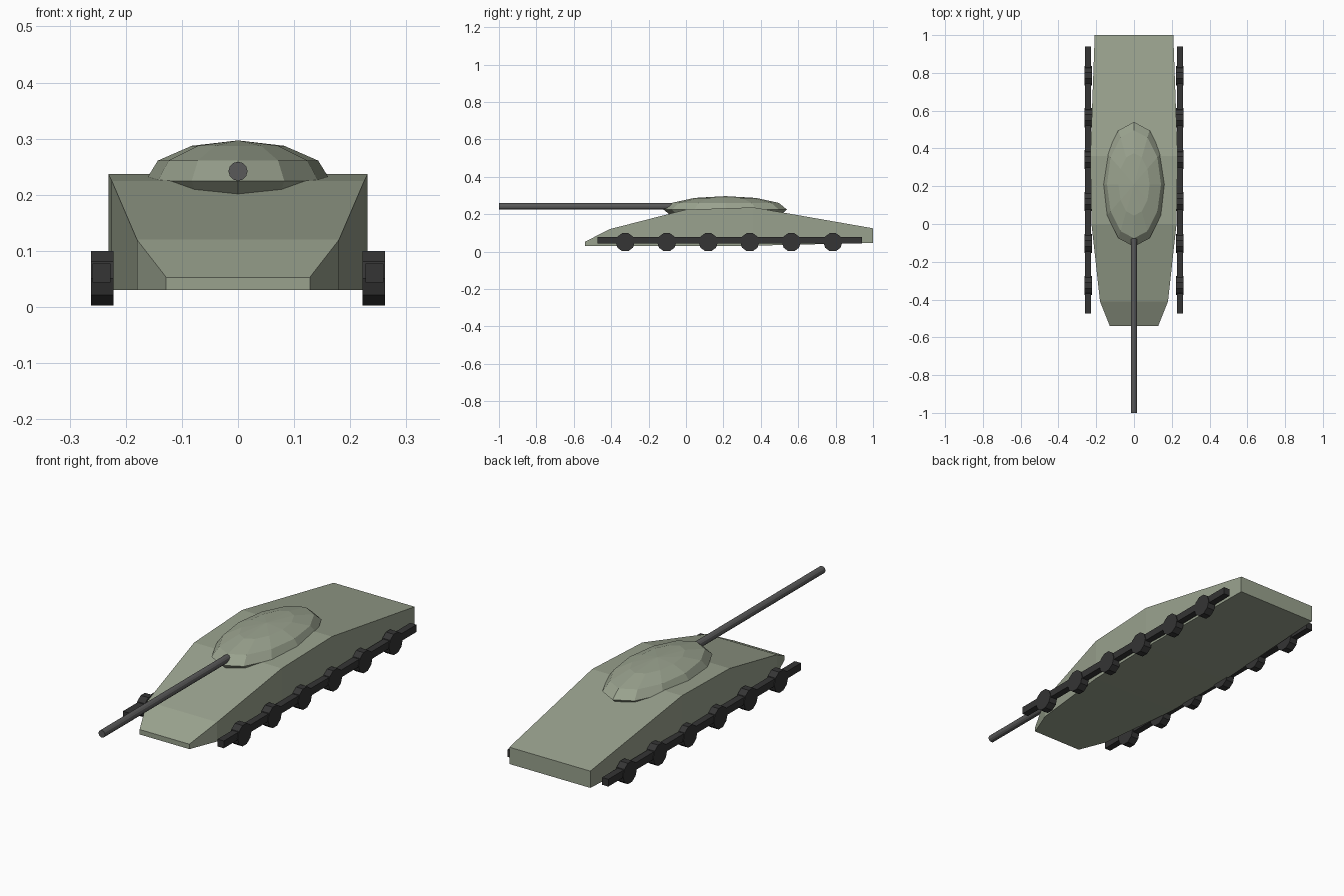
import bpy, bmesh
from math import pi
from mathutils import Matrix

if "Cube" in bpy.data.objects:
    bpy.data.objects.remove(bpy.data.objects["Cube"])


def material(name, r, g, b):
    m = bpy.data.materials.new(name)
    m.diffuse_color = (r, g, b, 1)
    m.use_nodes = True
    m.node_tree.nodes["Principled BSDF"].inputs["Base Color"].default_value = m.diffuse_color
    return m


green = material("olive_paint", 0.32, 0.36, 0.27)
steel = material("gun_steel", 0.10, 0.10, 0.10)
black = material("track_black", 0.035, 0.035, 0.035)


def add(name, bm, mat):
    bmesh.ops.recalc_face_normals(bm, faces=bm.faces[:])
    mesh = bpy.data.meshes.new(name)
    bm.to_mesh(mesh)
    bm.free()
    mesh.materials.append(mat)
    ob = bpy.data.objects.new(name, mesh)
    bpy.context.collection.objects.link(ob)
    return ob


def cylinder(name, mat, radius, length, sides, loc, axis, spin=0):
    bm = bmesh.new()
    turn = Matrix.Rotation(pi / 2, 4, axis) @ Matrix.Rotation(spin, 4, 'Z')
    bmesh.ops.create_cone(bm, cap_ends=True, segments=sides, radius1=radius,
                          radius2=radius, depth=length,
                          matrix=Matrix.Translation(loc) @ turn)
    return add(name, bm, mat)


# Hull: loft of rectangular sections (y, half width, bottom, top)
sections = [(-0.54, 0.128, 0.03, 0.053), (-0.41, 0.18, 0.03, 0.12),
            (0.0, 0.225, 0.03, 0.225), (0.36, 0.231, 0.032, 0.237),
            (1.0, 0.208, 0.047, 0.125)]
bm = bmesh.new()
rings = [[bm.verts.new(p) for p in ((-w, y, lo), (w, y, lo), (w, y, hi), (-w, y, hi))]
         for y, w, lo, hi in sections]
for a, b in zip(rings, rings[1:]):
    for i in range(4):
        j = (i + 1) % 4
        bm.faces.new((a[i], a[j], b[j], b[i]))
bm.faces.new(rings[0])
bm.faces.new(rings[-1])
add("hull", bm, green)

# Turret: low-poly flattened dome
bm = bmesh.new()
bmesh.ops.create_uvsphere(bm, u_segments=12, v_segments=6, radius=1,
                          matrix=Matrix.Translation((0, 0.21, 0.225))
                          @ Matrix.Diagonal((0.165, 0.33, 0.072, 1)))
add("turret", bm, green)

# Gun barrel
cylinder("gun_barrel", steel, 0.017, 1.0, 12, (0, -0.5, 0.242), 'X')

# Running gear on both sides
for label, s in (("left", -1), ("right", 1)):
    bm = bmesh.new()
    bmesh.ops.create_cube(bm, size=1, matrix=Matrix.Translation((s * 0.243, 0.233, 0.061))
                          @ Matrix.Diagonal((0.032, 1.415, 0.034, 1)))
    add(label + "_track_bar", bm, black)
    for i in range(6):
        cylinder(f"{label}_road_wheel_{i + 1}", black, 0.051, 0.04, 10,
                 (s * 0.242, -0.325 + 0.222 * i, 0.051), 'Y')
